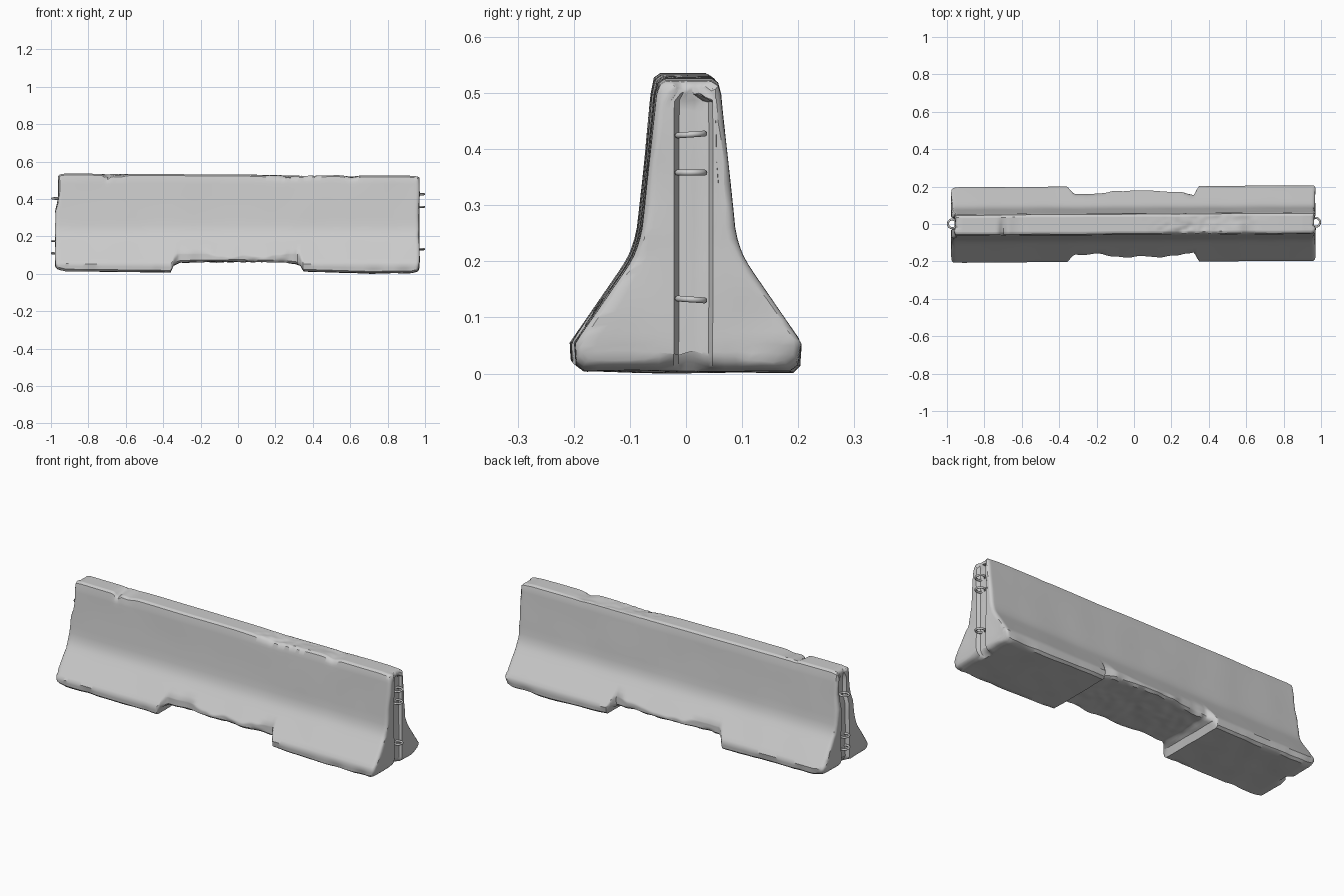
import bpy, bmesh, math
from mathutils import Vector, noise

if "Cube" in bpy.data.objects:
    bpy.data.objects.remove(bpy.data.objects["Cube"])


def interp(table, t):
    """Piecewise linear lookup."""
    if t <= table[0][0]:
        return table[0][1]
    for (a, va), (b, vb) in zip(table, table[1:]):
        if t <= b:
            return va + (vb - va) * (t - a) / (b - a)
    return table[-1][1]


def n3(x, y, z, f, seed=0.0):
    return noise.noise(Vector((x * f + seed, y * f + 3.1, z * f + 7.7)))


def bump(t, c, w):
    return math.exp(-((t - c) / w) ** 2)


def smooth(ob, angle=35):
    bpy.ops.object.select_all(action='DESELECT')
    ob.select_set(True)
    bpy.context.view_layer.objects.active = ob
    bpy.ops.object.shade_smooth_by_angle(angle=math.radians(angle))


X0, X1 = -0.978, 0.972
# half width of the cross-section by height
SIDE = [(0, .198), (.055, .202), (.19, .109), (.215, .095), (.25, .084),
        (.38, .070), (.50, .058), (.54, .055)]
# underside height along the length, with the middle drainage notch
BASE = [(-.98, .030), (-.92, .017), (-.36, .011), (-.345, .045), (-.31, .062),
        (0, .066), (.25, .062), (.31, .055), (.335, .043), (.35, .016),
        (.7, .006), (.93, .008), (.975, .018)]
# broken-away width limit above the notch
LIMIT = [(-.365, .21), (-.32, .160), (-.2, .160), (-.1, .176), (.1, .177),
         (.25, .168), (.32, .155), (.352, .21)]
TOP = [(-.98, .530), (-.93, .536), (.9, .526), (.975, .520)]

# stations along the length, denser at ends and notch walls
inner = [X0 + .02 + (X1 - X0 - .04) * i / 190 for i in range(191)]
xs = [X0, X0 + .004, X0 + .010] + inner + [X1 - .010, X1 - .004, X1]
xs = sorted(xs + [-.36, -.345, .335, .35])
LOW = 7                                     # rows from the base to z = 0.11
HIGH = [.135, .16, .18, .195, .21, .225, .24, .26, .30, .34, .38, .42, .455,
        .48, .497, .510]
NR = LOW + 1 + len(HIGH) + 1                # last row is the top face
GROOVE = [-.026, -.017, -.004, .010, .025, .036, .043]
SPLIT = 6
NC = 2 * SPLIT + len(GROOVE)


def point(i, j, k):
    x = xs[i]
    d = min(x - X0, X1 - x)
    inset = .011 * max(0, 1 - d / .014) ** 2 * (1 + .8 * n3(x, j * .1, k * .1, 6))
    zb = interp(BASE, x) + inset
    zt = interp(TOP, x) - inset
    in_notch = -.34 < x < .33
    # row height
    if k == 0:
        z = zb
    elif k <= LOW:
        z = zb + .010 + (.11 - zb - .010) * (k - 1) / (LOW - 1)
    elif k < NR - 1:
        z = HIGH[min(k - LOW - 1, len(HIGH) - 1)] - inset * (k > NR - 5)
        if k == NR - 2:
            z = zt - .008
    else:
        z = zt
    # half widths on either side, softened at top and bottom corners
    side = -1 if j < NC / 2 else 1
    lim = interp(LIMIT, x) + (.010 * n3(x, side, 0, 14) if in_notch else 0)
    hw = min(interp(SIDE, z), lim) - inset
    hw -= {0: .012, NR - 1: .015, NR - 2: .004}.get(k, 0)
    if k < 3:
        hw -= .005 * max(0, n3(x, side, 0, 11, 4)) * (3 - k)
    # columns: fixed ones for the end groove, the rest spread to the sides
    if j < SPLIT:
        y = -hw + (GROOVE[0] + hw) * j / SPLIT
    elif j < SPLIT + len(GROOVE):
        y = GROOVE[j - SPLIT]
    else:
        y = GROOVE[-1] + (hw - GROOVE[-1]) * (j - SPLIT - len(GROOVE) + 1) / SPLIT
    if k >= NR - 2:                         # keep top columns in order
        y = -hw + 2 * hw * j / (NC - 1)
    # worn top edge and chips
    if k >= NR - 3:
        front = max(0, min(1, .5 - y / .09))
        chip = .022 * bump(x, -.70, .018) + .010 * bump(x, -.64, .04)
        chip += .014 * bump(x, .61, .035)
        chip += .009 * bump(x, .28, .14) * (1 + n3(x, y, 0, 30))
        z -= chip * (.15 + .85 * front) * (1 if k >= NR - 2 else .4)
        if k == NR - 1:
            back = max(0, min(1, .5 + y / .09))
            z -= .006 * back * bump(x, .45, .2) * (1 + n3(x, y, 1, 25))
    # uneven underside
    if k == 0:
        z += .003 * n3(x, y, 0, 9) + (.005 * n3(x, y, 0, 22) if in_notch else 0)
        z += .022 * bump(y, .0, .03) * max(0, 1 - d / .04)
    # end faces: groove and broken edges
    fall = max(0, 1 - d / .07)
    if fall > 0:
        g = max(0, min(1, (y + .026) / .009, (.043 - y) / .009))
        dx = .019 * g * (.45 if k >= NR - 2 else 1)
        edge = abs(y) / max(hw, .03)
        dx += .006 * (.5 + n3(x, y, z, 9, 2)) * edge
        dx += .012 * max(0, 1 - z / .06) * edge * (.6 + n3(y, z, x, 16))
        if x < 0:
            dx += .016 * max(0, min(1, (z - .36) / .03))
        x += dx * fall * (1 if x < 0 else -1)
    # gentle casting waviness and slight twist of the whole wall
    y += .0022 * n3(x, side, z, 5, 9) + .005 * x
    return Vector((x, y, z))


def build_body():
    bm = bmesh.new()
    verts = {}

    def v(*key):
        if key not in verts:
            verts[key] = bm.verts.new(point(*key))
        return verts[key]

    size = (len(xs), NC, NR)
    # skin the six sides of a deformed box grid
    for axis in range(3):
        a, b = [m for m in range(3) if m != axis]
        for end in (0, size[axis] - 1):
            for p in range(size[a] - 1):
                for q in range(size[b] - 1):
                    quad = []
                    for dp, dq in ((0, 0), (1, 0), (1, 1), (0, 1)):
                        key = [end] * 3
                        key[a], key[b] = p + dp, q + dq
                        quad.append(v(*key))
                    bm.faces.new(quad)
    low = min(w.co.z for w in bm.verts)
    for w in bm.verts:                      # settle the feet on the ground
        w.co.z -= low * max(0, 1 - w.co.z / .05)
    bmesh.ops.recalc_face_normals(bm, faces=bm.faces)
    me = bpy.data.meshes.new("barrier_body")
    bm.to_mesh(me)
    bm.free()
    ob = bpy.data.objects.new("barrier_body", me)
    bpy.context.collection.objects.link(ob)
    smooth(ob, 38)


build_body()

# steel connecting loops in the end grooves
for side, y, heights in (("left", .001, (.403, .176, .110)),
                         ("right", .009, (.426, .358, .132))):
    sx = -1 if side == "left" else 1
    for n, z in enumerate(heights):
        bpy.ops.mesh.primitive_torus_add(
            major_radius=.0235, minor_radius=.0055, major_segments=28,
            minor_segments=10, location=(sx * .971, y, z),
            rotation=(math.radians(4 - 4 * n), 0, 0))
        loop = bpy.context.object
        loop.name = f"{side}_loop_{n + 1}"
        smooth(loop, 60)
